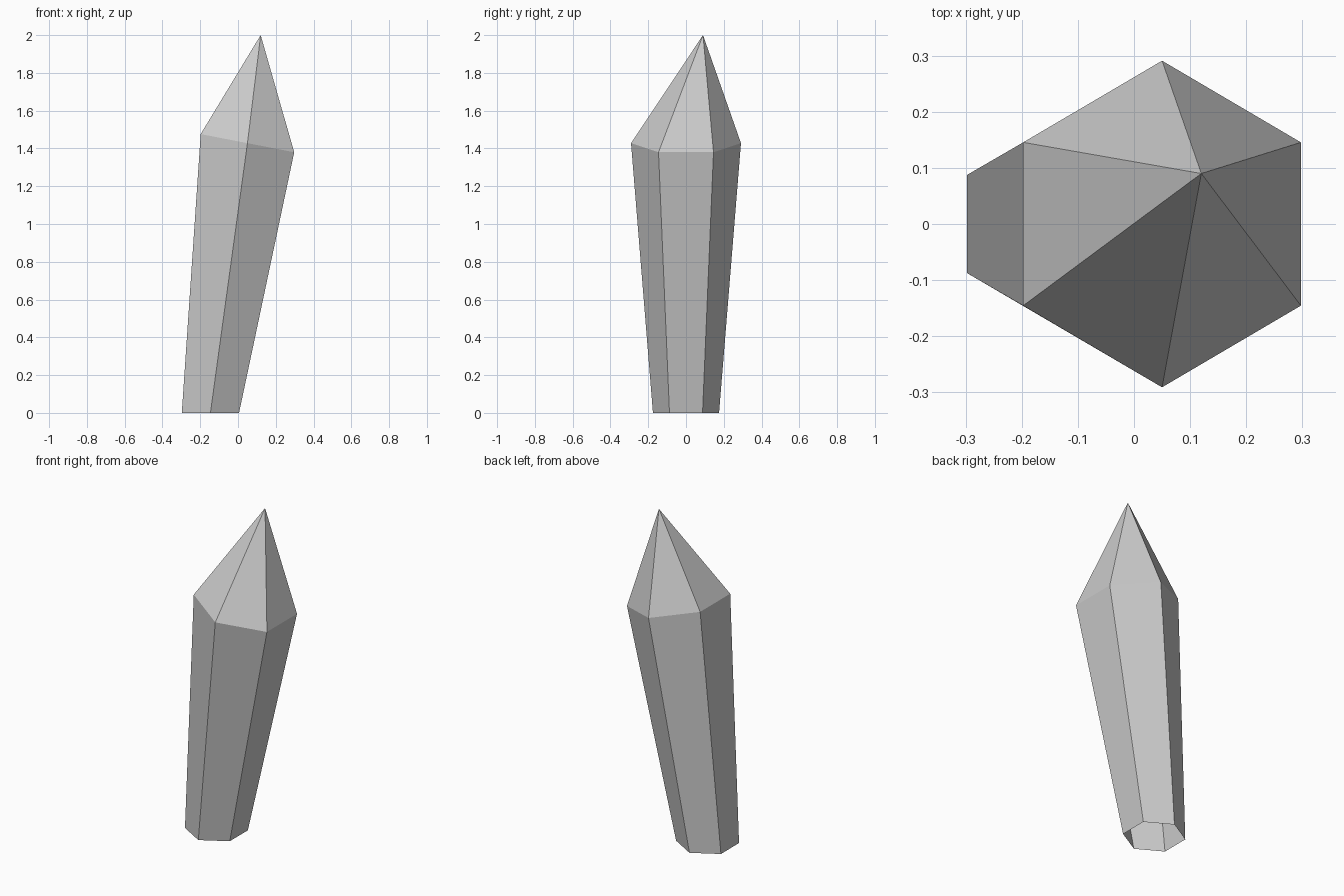
import bpy, bmesh
from math import sin, cos, pi

if "Cube" in bpy.data.objects:
    bpy.data.objects.remove(bpy.data.objects["Cube"])

bm = bmesh.new()


def ring(cx, cz, radius, slope=0.0, squash=1.0):
    """Six-sided ring with corners on +y/-y, tilted downward along +x."""
    verts = []
    for i in range(6):
        a = pi / 2 + i * pi / 3
        dx = radius * cos(a) * squash
        verts.append(bm.verts.new((cx + dx, radius * sin(a), cz + slope * dx)))
    return verts


# Narrow open foot, wide tilted shoulder, off-centre tip
foot = ring(-0.146, 0.0, 0.175)
shoulder = ring(0.05, 1.428, 0.291, slope=-0.194, squash=0.982)
tip = bm.verts.new((0.12, 0.09, 2.0))

for i in range(6):
    j = (i + 1) % 6
    bm.faces.new((foot[i], foot[j], shoulder[j], shoulder[i]))
    bm.faces.new((shoulder[i], shoulder[j], tip))

mesh = bpy.data.meshes.new("crystal")
bm.to_mesh(mesh)
bm.free()
crystal = bpy.data.objects.new("crystal", mesh)
bpy.context.collection.objects.link(crystal)
